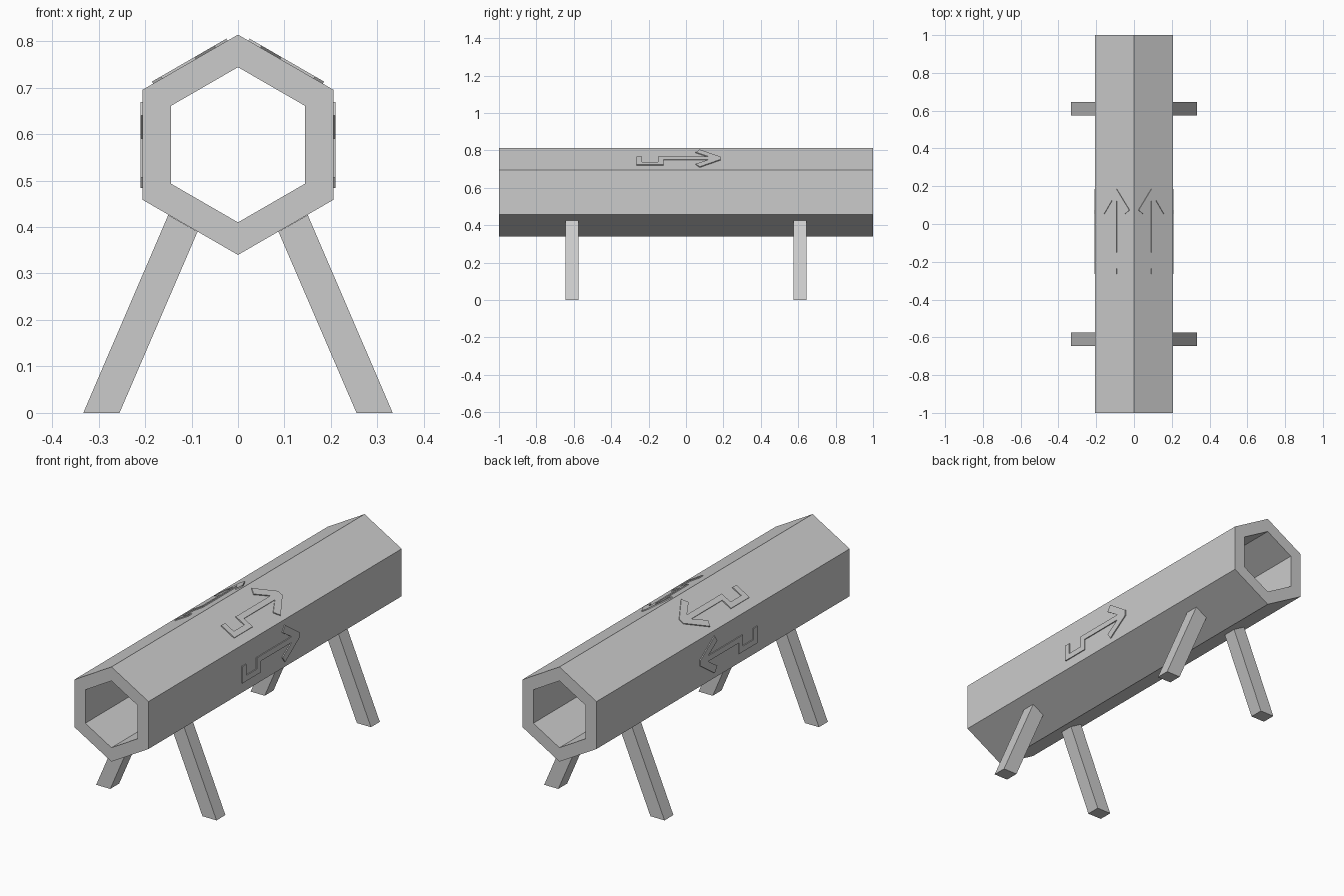
import bpy, bmesh
from math import sin, cos, pi
from mathutils import Vector

cube = bpy.data.objects.get("Cube")
if cube:
    bpy.data.objects.remove(cube)

grey = bpy.data.materials.new("plain_grey")
grey.use_nodes = True
color = (0.6, 0.6, 0.6, 1)
grey.diffuse_color = color
grey.node_tree.nodes["Principled BSDF"].inputs["Base Color"].default_value = color

CENTER, OUTER, INNER = 0.577, 0.237, 0.167
APOTHEM = OUTER * cos(pi / 6)


def finish(name, bm, mirror=""):
    bmesh.ops.recalc_face_normals(bm, faces=bm.faces)
    mesh = bpy.data.meshes.new(name)
    bm.to_mesh(mesh)
    bm.free()
    obj = bpy.data.objects.new(name, mesh)
    bpy.context.collection.objects.link(obj)
    mesh.materials.append(grey)
    if mirror:
        mod = obj.modifiers.new("mirror", "MIRROR")
        mod.use_axis = ["X" in mirror, "Y" in mirror, False]
        mod.use_mirror_merge = False
    return obj


def prism(name, points, offset, mirror):
    """Extrude a flat outline along the offset vector."""
    bm = bmesh.new()
    face = bm.faces.new([bm.verts.new(p) for p in points])
    result = bmesh.ops.extrude_face_region(bm, geom=[face], use_keep_orig=True)
    verts = [g for g in result["geom"] if isinstance(g, bmesh.types.BMVert)]
    bmesh.ops.translate(bm, verts=verts, vec=offset)
    return finish(name, bm, mirror)


# Hollow hexagonal tube
bm = bmesh.new()
rings = []
for radius, y in ((OUTER, -1), (OUTER, 1), (INNER, 1), (INNER, -1)):
    rings.append([bm.verts.new((radius * sin(i * pi / 3), y,
                                CENTER + radius * cos(i * pi / 3))) for i in range(6)])
for r in range(4):
    a, b = rings[r], rings[(r + 1) % 4]
    for i in range(6):
        j = (i + 1) % 6
        bm.faces.new((a[i], a[j], b[j], b[i]))
finish("hexagonal_tube", bm)

# Four splayed legs, cut to meet the underside of the tube
leg = [(0.255, 0), (0.333, 0), (0.15, 0.426), (0.087, 0.39)]
prism("legs", [(x, 0.575, z) for x, z in leg], Vector((0, 0.07, 0)), "XY")

# Raised hooked arrows: outline as (along tube, up the face)
arrow = [(-0.265, 0.014), (-0.265, -0.07), (-0.12, -0.07), (-0.12, -0.014),
         (0.125, -0.014), (0.052, -0.0625), (0.073, -0.0925), (0.185, -0.014),
         (0.185, 0.014), (0.073, 0.0925), (0.052, 0.0625), (0.125, 0.014),
         (-0.15, 0.014), (-0.15, -0.042), (-0.235, -0.042), (-0.235, 0.014)]
for name, angle in (("side_arrows", 0), ("upper_arrows", pi / 3)):
    normal = Vector((cos(angle), 0, sin(angle)))
    up = Vector((-sin(angle), 0, cos(angle)))
    base = Vector((0, 0, CENTER)) + normal * (APOTHEM - 0.001)
    outline = [base + up * v + Vector((0, y, 0)) for y, v in arrow]
    prism(name, outline, normal * 0.006, "X")
